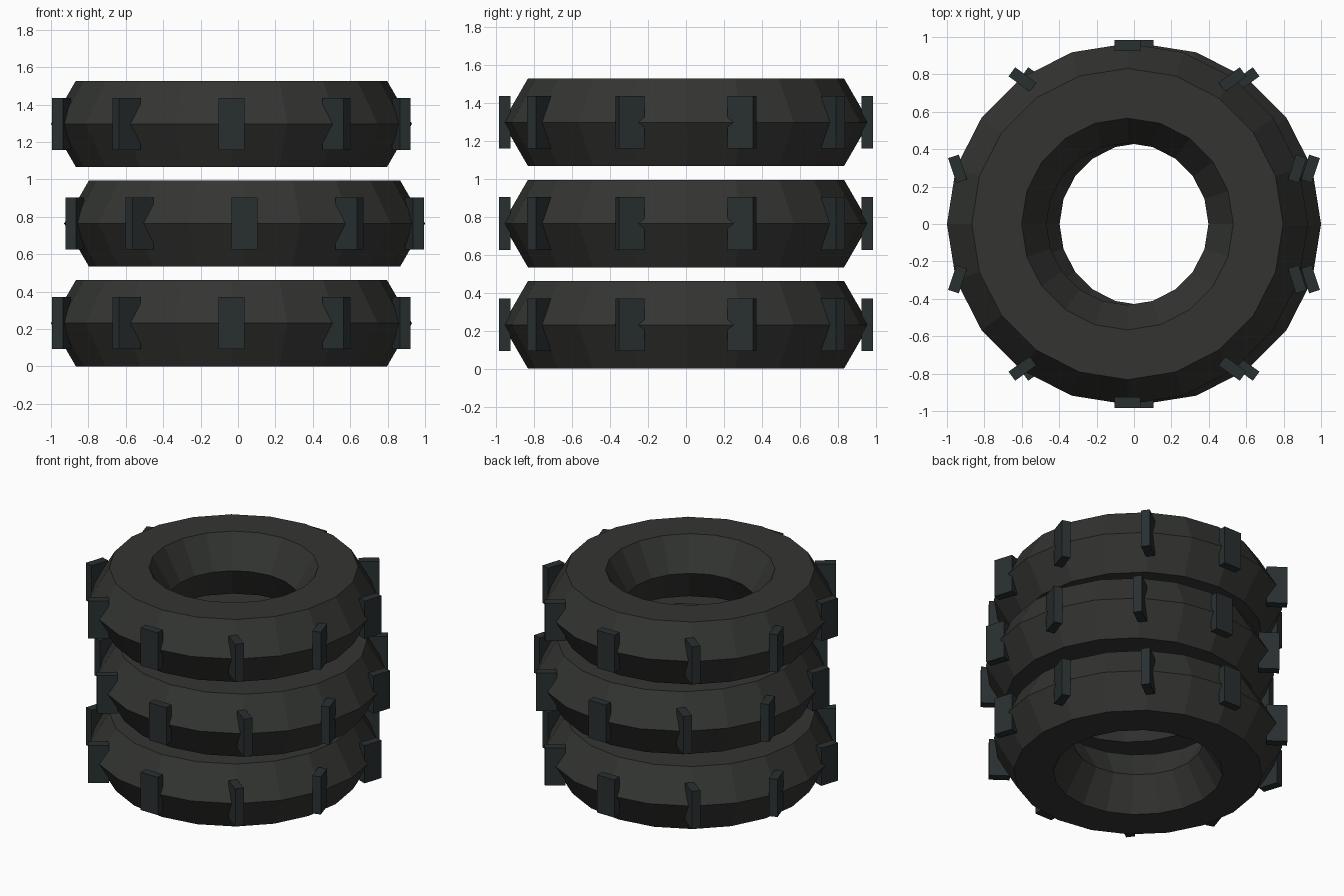
import bpy, bmesh
from math import pi, cos, sin
from mathutils import Matrix, Vector

if "Cube" in bpy.data.objects:
    bpy.data.objects.remove(bpy.data.objects["Cube"])

MAJOR, MINOR = 0.699, 0.266      # ring radius, tube radius
SHIFT = 0.035                    # sideways stagger of the stack
BASE, STEP = 0.231, 0.533        # first tyre centre height, stacking pitch
LUG_RADIUS, LUG_SIZE, LUGS = 0.955, (0.06, 0.14, 0.278), 10


def material(name, rgb):
    m = bpy.data.materials.new(name)
    m.diffuse_color = (*rgb, 1)
    m.use_nodes = True
    m.node_tree.nodes["Principled BSDF"].inputs["Base Color"].default_value = m.diffuse_color
    return m


rubber = material("rubber", (0.034, 0.036, 0.032))
tread = material("tread", (0.022, 0.029, 0.030))


def tyre(name, centre):
    # low-poly ring with a hexagonal section
    bpy.ops.mesh.primitive_torus_add(
        major_segments=20, minor_segments=6,
        major_radius=MAJOR, minor_radius=MINOR, location=centre)
    ob = bpy.context.object
    ob.name = name
    ob.data.materials.append(rubber)
    ob.data.shade_flat()


def lugs(name, centre):
    # tread blocks around the rim, each turned against the ring direction
    bm = bmesh.new()
    for i in range(LUGS):
        a = pi / 10 + i * 2 * pi / LUGS
        pos = Vector((LUG_RADIUS * cos(a), LUG_RADIUS * sin(a), 0))
        mat = (Matrix.Translation(pos) @ Matrix.Rotation(-a, 4, 'Z')
               @ Matrix.Diagonal((*LUG_SIZE, 1)))
        bmesh.ops.create_cube(bm, size=1, matrix=mat)
    me = bpy.data.meshes.new(name)
    bm.to_mesh(me)
    bm.free()
    me.materials.append(tread)
    ob = bpy.data.objects.new(name, me)
    ob.location = centre
    bpy.context.collection.objects.link(ob)


# stack of three staggered tyres
for i, (level, side) in enumerate((("bottom", -1), ("middle", 1), ("top", -1))):
    centre = (side * SHIFT, 0, BASE + i * STEP)
    tyre(level + "_tyre", centre)
    lugs(level + "_tread_blocks", centre)
